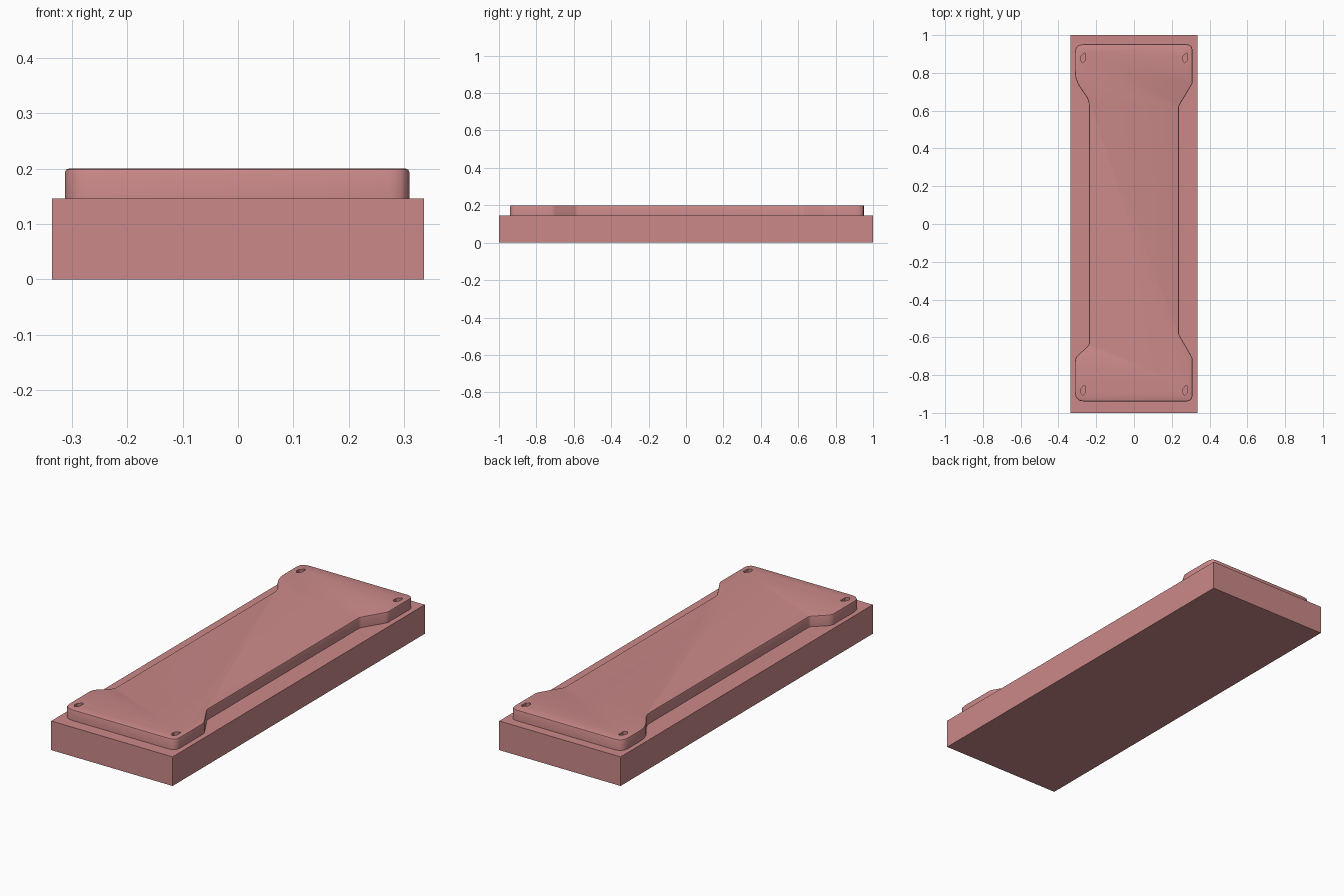
import bpy, bmesh
from mathutils import Vector

if "Cube" in bpy.data.objects:
    bpy.data.objects.remove(bpy.data.objects["Cube"])

mat = bpy.data.materials.new("dusty_red")
mat.diffuse_color = (0.6, 0.25, 0.25, 1)
mat.use_nodes = True
mat.node_tree.nodes["Principled BSDF"].inputs["Base Color"].default_value = mat.diffuse_color


def prism(name, pts, z0, z1, top_bevel=0.0):
    """Extrude a counter-clockwise outline from z0 to z1, rounding the top rim."""
    bm = bmesh.new()
    base = bm.faces.new([bm.verts.new((x, y, z0)) for x, y in pts])
    res = bmesh.ops.extrude_face_region(bm, geom=[base], use_keep_orig=True)
    for v in res["geom"]:
        if isinstance(v, bmesh.types.BMVert):
            v.co.z = z1
    bmesh.ops.recalc_face_normals(bm, faces=bm.faces[:])
    if top_bevel:
        rim = [e for e in bm.edges if all(v.co.z > z1 - 1e-5 for v in e.verts)]
        bmesh.ops.bevel(bm, geom=rim, offset=top_bevel, segments=2,
                        profile=0.5, affect='EDGES')
    me = bpy.data.meshes.new(name)
    bm.to_mesh(me)
    bm.free()
    ob = bpy.data.objects.new(name, me)
    bpy.context.collection.objects.link(ob)
    me.materials.append(mat)
    return ob


def rounded(pts):
    """Replace each (x, y, r) corner with a short curve of reach r."""
    out = []
    for i, (x, y, r) in enumerate(pts):
        p = Vector((x, y))
        a = p + (Vector(pts[i - 1][:2]) - p).normalized() * r
        b = p + (Vector(pts[(i + 1) % len(pts)][:2]) - p).normalized() * r
        for t in (0, 0.33, 0.67, 1):
            out.append(tuple(a * (1 - t) ** 2 + p * 2 * t * (1 - t) + b * t * t))
    return out


# Rectangular slab underneath
prism("base_slab", [(-.337, -1), (.337, -1), (.337, 1), (-.337, 1)], 0, 0.146)

# Raised plate with a narrow waist and wide ends
outline = [(.31, -.94, .035), (.31, -.71, .01), (.238, -.585, .01), (.238, .625, .01),
           (.31, .745, .01), (.31, .952, .035), (-.313, .952, .045), (-.313, .76, .05),
           (-.238, .655, .03), (-.238, -.64, .01), (-.313, -.71, .02), (-.313, -.94, .05)]
plate = prism("raised_plate", rounded(outline), 0.14, 0.2, 0.006)

# Small angular screw holes in the four corners
hole = [(-.014, -.012), (-.002, -.027), (.013, -.014), (.014, .02), (.006, .026), (-.013, .006)]
for sx in (-1, 1):
    for sy in (-1, 1):
        cutter = prism("hole_cutter", [(sx * .27 + x, sy * .88 + y) for x, y in hole],
                       0.182, 0.22)
        cutter.hide_render = True
        cutter.hide_set(True)
        mod = plate.modifiers.new("screw_hole", 'BOOLEAN')
        mod.operation = 'DIFFERENCE'
        mod.solver = 'EXACT'
        mod.object = cutter

# Smooth the rounded rim, keep edges sharp
bpy.context.view_layer.objects.active = plate
plate.select_set(True)
for m in list(plate.modifiers):
    bpy.ops.object.modifier_apply(modifier=m.name)
bpy.ops.object.shade_smooth_by_angle(angle=0.6)
for ob in [o for o in bpy.data.objects if o.name.startswith("hole_cutter")]:
    bpy.data.objects.remove(ob)
